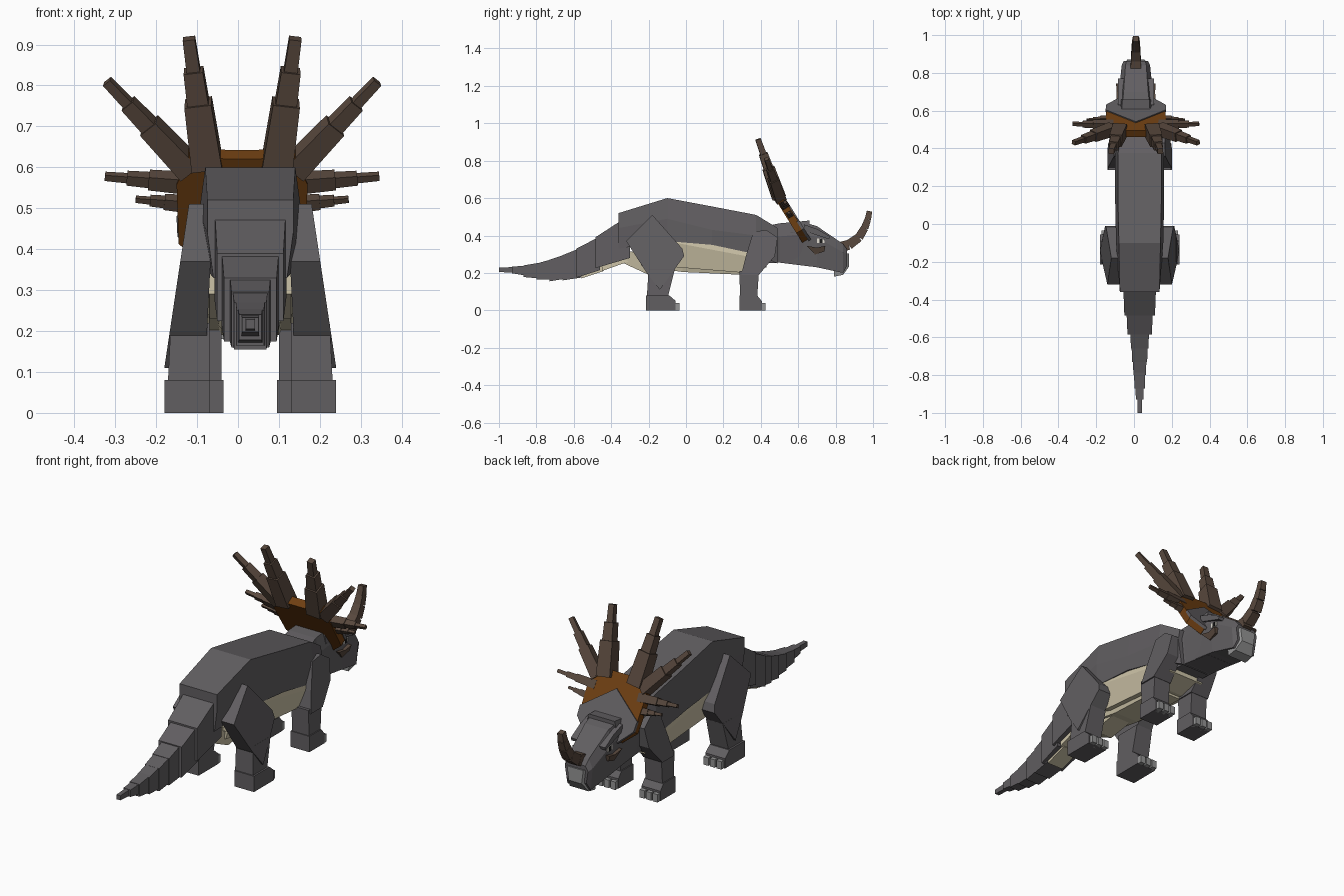
import bpy, bmesh
from mathutils import Vector

cube = bpy.data.objects.get("Cube")
if cube:
    bpy.data.objects.remove(cube, do_unlink=True)


def material(name, r, g, b):
    m = bpy.data.materials.new(name)
    m.use_nodes = True
    m.diffuse_color = (r, g, b, 1)
    bsdf = m.node_tree.nodes["Principled BSDF"]
    bsdf.inputs["Base Color"].default_value = (r, g, b, 1)
    bsdf.inputs["Roughness"].default_value = 0.9
    return m


HIDE = material("dark grey hide", .12, .113, .12)
CREAM = material("cream belly", .61, .55, .39)
RUST = material("rust frill", .16, .05, .006)
HORN = material("brown horn", .098, .065, .047)
CLAW = material("light grey claw", .3, .3, .3)
WHITE = material("eye white", .75, .72, .65)
BLACK = material("eye black", .01, .01, .01)

BODY_X, HEAD_X = .03, .01


def loft(name, rings, mat):
    """Closed skin through rings that all have the same point count."""
    bm = bmesh.new()
    vs = [[bm.verts.new(p) for p in ring] for ring in rings]
    n = len(vs[0])
    for a, b in zip(vs, vs[1:]):
        for i in range(n):
            j = (i + 1) % n
            bm.faces.new((a[i], a[j], b[j], b[i]))
    bm.faces.new(vs[0])
    bm.faces.new(vs[-1])
    bmesh.ops.recalc_face_normals(bm, faces=bm.faces)
    mesh = bpy.data.meshes.new(name)
    bm.to_mesh(mesh)
    bm.free()
    mesh.materials.append(mat)
    ob = bpy.data.objects.new(name, mesh)
    bpy.context.collection.objects.link(ob)
    return ob


def section(cx, y, *levels):
    """Symmetric ring at y from (z, half width) levels, top to bottom."""
    right = [(cx + w, y, z) for z, w in levels]
    left = [(cx - w, y, z) for z, w in reversed(levels)]
    return right + left


def slab(name, outline, inner, outer, cx, side, mat):
    """Side outline (y, z) extruded in x; inner and outer are functions of z."""
    rings = [[(cx + side * f(z), y, z) for y, z in outline] for f in (inner, outer)]
    return loft(name, rings, mat)


def bar(name, p, q, w0, w1, mat):
    """Square tapered bar from p to q."""
    p, q = Vector(p), Vector(q)
    d = (q - p).normalized()
    ref = Vector((0, .85, .53)) if abs(d.x) > .1 else Vector((1, 0, 0))
    a = d.cross(ref).normalized()
    b = d.cross(a)
    corners = [a + b, a - b, -a - b, b - a]
    return loft(name, [[c + k * w / 2 for k in corners] for c, w in ((p, w0), (q, w1))], mat)


def block(name, lo, hi, mat):
    (x0, y0, z0), (x1, y1, z1) = lo, hi
    return loft(name, [[(x0, y, z0), (x1, y, z0), (x1, y, z1), (x0, y, z1)]
                       for y in (y0, y1)], mat)


def line(z0, x0, z1, x1):
    return lambda z: x0 + (x1 - x0) * (z - z0) / (z1 - z0)


# Torso and neck
loft("torso", [section(BODY_X, y, (t, tw), (m, mw), (b, bw)) for y, t, tw, m, mw, b, bw in (
    (-.36, .52, .105, .44, .105, .33, .09),
    (-.10, .60, .11, .49, .125, .37, .125),
    (.14, .555, .115, .43, .13, .35, .13),
    (.375, .51, .115, .40, .13, .30, .12),
    (.49, .44, .09, .38, .10, .25, .08))], HIDE)
loft("neck", [section(BODY_X if y < .5 else HEAD_X, y, (t, w * .8), (t - .07, w), (b, w * .85))
              for y, t, b, w in ((.38, .44, .25, .1), (.5, .465, .255, .095), (.66, .48, .235, .09))], HIDE)

# Belly plates, stepped along the length
loft("belly", [section(BODY_X, y, (t, .12), (m, .125), (b, .10)) for y, t, m, b in (
    (-.26, .38, .34, .29), (-.05, .40, .36, .23), (.32, .33, .29, .20), (.43, .31, .28, .23))], CREAM)
loft("belly_lower_plate", [section(BODY_X, y, (t, .085), (b, .07)) for y, t, b in (
    (-.24, .30, .24), (-.02, .27, .205), (.30, .22, .19))], CREAM)
loft("pelvis_plate", [section(BODY_X, y, (t, .07), (b, .055)) for y, t, b in (
    (-.33, .32, .25), (-.20, .30, .19), (-.04, .28, .215))], CREAM)

# Tail: shrinking overlapping sections (y0, y1, top0, top1, bottom0, bottom1, half width)
for i, (y0, y1, t0, t1, b0, b1, w) in enumerate((
        (-.30, -.485, .51, .39, .28, .225, .088),
        (-.46, -.585, .395, .33, .215, .175, .07),
        (-.56, -.66, .335, .295, .175, .16, .05),
        (-.64, -.73, .30, .27, .17, .155, .043),
        (-.71, -.80, .275, .25, .165, .165, .036),
        (-.78, -.87, .255, .24, .17, .178, .03),
        (-.85, -.93, .24, .233, .185, .198, .022),
        (-.91, -1.0, .232, .228, .20, .205, .012))):
    loft(f"tail_{i + 1}", [section(BODY_X, y0, (t0, w), (b0, w)),
                           section(BODY_X, y1, (t1, w * .92), (b1, w * .92))], HIDE)
for i, (y0, y1, z0, z1, w) in enumerate(((-.28, -.45, .275, .215, .06), (-.44, -.56, .215, .175, .045))):
    loft(f"tail_underside_{i + 1}", [section(BODY_X, y, (z + .03, w), (z - .005, w))
                                     for y, z in ((y0, z0), (y1, z1))], CREAM)

# Legs, mirrored
for side, tag in ((1, "left"), (-1, "right")):
    slab(f"{tag}_thigh", [(-.18, .51), (-.32, .37), (-.21, .20), (-.14, .11), (-.01, .29), (-.02, .33)],
         line(.51, .09, .11, .11), line(.51, .15, .11, .21), BODY_X, side, HIDE)
    slab(f"{tag}_rear_shin", [(-.20, .22), (-.06, .22), (-.10, .06), (-.21, .06)],
         line(0, .10, .2, .10), line(0, .205, .2, .195), BODY_X, side, HIDE)
    slab(f"{tag}_rear_foot", [(-.215, .08), (-.09, .08), (-.055, .05), (-.055, 0), (-.215, 0)],
         line(0, .10, 1, .10), line(0, .21, 1, .21), BODY_X, side, HIDE)
    slab(f"{tag}_upper_arm", [(.36, .42), (.43, .43), (.49, .39), (.475, .29), (.39, .19), (.295, .19), (.32, .29)],
         line(.42, .08, .2, .065), line(.42, .135, .2, .17), BODY_X, side, HIDE)
    slab(f"{tag}_forearm", [(.285, .21), (.39, .21), (.38, .06), (.29, .06)],
         line(0, .07, 1, .07), line(0, .165, 1, .165), BODY_X, side, HIDE)
    slab(f"{tag}_front_foot", [(.285, .08), (.38, .08), (.405, .05), (.405, 0), (.285, 0)],
         line(0, .065, 1, .065), line(0, .17, 1, .17), BODY_X, side, HIDE)
    for kind, inner, front in (("rear", .10, -.055), ("front", .065, .405)):
        for k in range(3):
            a = BODY_X + side * (inner + .003 + k * .036)
            b = a + side * .028
            block(f"{tag}_{kind}_claw_{k + 1}", (a, front - .02, 0), (b, front + .02, .04), CLAW)

# Head, brow and beak
loft("head", [section(HEAD_X, y, (t, tw), (m, w), (b, bw)) for y, t, tw, m, w, b, bw in (
    (.56, .49, .08, .42, .09, .25, .08),
    (.70, .45, .065, .39, .09, .23, .08),
    (.84, .355, .055, .31, .075, .20, .065),
    (.862, .325, .05, .30, .065, .24, .055))], HIDE)
loft("beak", [section(HEAD_X, y, (t, w), (b, w * .8)) for y, t, b, w in (
    (.79, .26, .18, .068), (.84, .30, .19, .066), (.872, .305, .235, .045))], CLAW)

# Nose horn along a rising curve
path = [(.80, .33), (.87, .35), (.925, .39), (.955, .44), (.972, .485), (.981, .53)]
for i, ((y0, z0), (y1, z1)) in enumerate(zip(path, path[1:])):
    bar(f"nose_horn_{i + 1}", (HEAD_X, y0, z0), (HEAD_X, y1, z1), .058 - i * .006, .053 - i * .006, HORN)


# Frill plate, leaning back from the head
def frill_point(u, v, w):
    return (HEAD_X + u, .63 - .53 * v + .85 * w, .39 + .85 * v + .53 * w)


def frill_plate(name, half, w0, w1, mat):
    outline = half + [(-u, v) for u, v in reversed(half) if u]
    return loft(name, [[frill_point(u, v, w) for u, v in outline] for w in (w0, w1)], mat)


frill_plate("frill", [(.09, -.02), (.155, .04), (.16, .21), (.13, .29), (.04, .285)], -.022, .02, RUST)
frill_plate("frill_hide_patch", [(.09, -.03), (.158, .04), (.16, .09), (0, .21)], .012, .027, HIDE)

# Frill spikes (base u, base v, tip x, y, z, width), three stepped bars each
spikes = (("top", .085, .25, .13, .385, .915, .075),
          ("upper", .125, .24, .33, .43, .81, .058),
          ("middle", .12, .20, .335, .53, .578, .042),
          ("lower", .12, .14, .26, .55, .522, .033))
for side, tag in ((1, "left"), (-1, "right")):
    for name, u, v, x, y, z, w in spikes:
        base = Vector(frill_point(side * u, v, 0))
        tip = Vector((HEAD_X + side * x, y, z))
        for k, (a, b, s) in enumerate(((0, .5, 1), (.4, .75, .72), (.7, 1, .45))):
            bar(f"{tag}_{name}_spike_{k + 1}", base.lerp(tip, a), base.lerp(tip, b), w * s, w * s * .88, HORN)

    # Cheek horn, brow and eye
    slab(f"{tag}_cheek_horn", [(.645, .345), (.70, .335), (.745, .345), (.74, .315), (.69, .298)],
         lambda z: .07, line(.345, .105, .298, .09), HEAD_X, side, HORN)
    slab(f"{tag}_brow", [(.63, .46), (.70, .435), (.77, .395), (.765, .38), (.63, .425)],
         lambda z: .06, lambda z: .096, HEAD_X, side, HIDE)
    slab(f"{tag}_eye", [(.70, .385), (.74, .38), (.74, .36), (.70, .36)],
         lambda z: .082, lambda z: .09, HEAD_X, side, WHITE)
    slab(f"{tag}_pupil", [(.714, .383), (.73, .381), (.73, .361), (.714, .361)],
         lambda z: .085, lambda z: .092, HEAD_X, side, BLACK)
